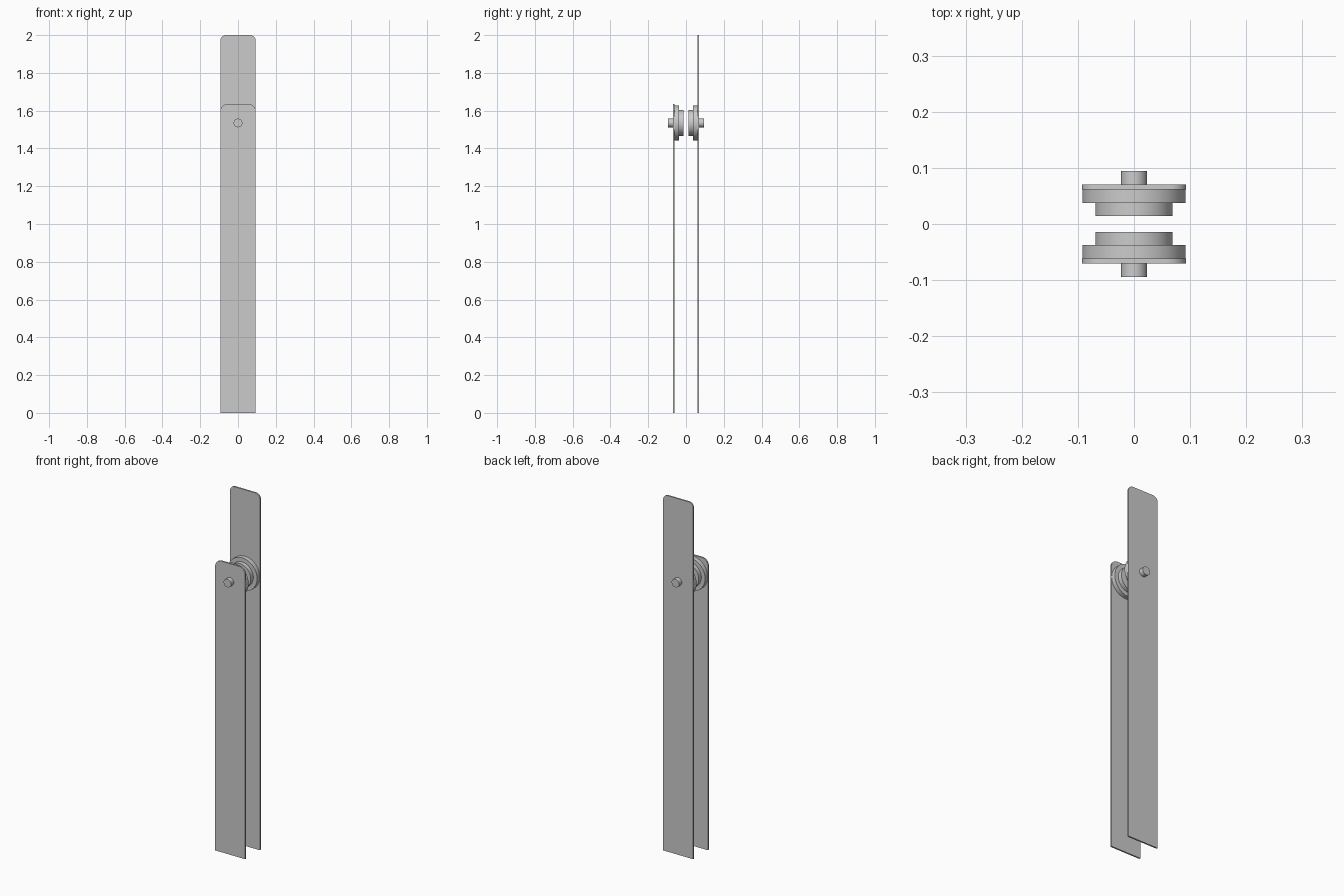
import bpy, bmesh, math
from mathutils import Matrix

if "Cube" in bpy.data.objects:
    bpy.data.objects.remove(bpy.data.objects["Cube"])

AXLE_Z = 1.535


def finish(name, bm):
    bmesh.ops.recalc_face_normals(bm, faces=bm.faces)
    mesh = bpy.data.meshes.new(name)
    bm.to_mesh(mesh)
    bm.free()
    ob = bpy.data.objects.new(name, mesh)
    bpy.context.collection.objects.link(ob)
    bpy.ops.object.select_all(action='DESELECT')
    ob.select_set(True)
    bpy.context.view_layer.objects.active = ob
    bpy.ops.object.shade_smooth_by_angle(angle=math.radians(30))
    return ob


def plate(name, height, radius, y0, y1, half=0.093, steps=8):
    # upright strip with rounded top corners
    pts = [(-half, 0), (half, 0)]
    for side, start in ((1, 0), (-1, 90)):
        for i in range(steps + 1):
            a = math.radians(start + 90 * i / steps)
            pts.append((side * (half - radius) + radius * math.cos(a),
                        height - radius + radius * math.sin(a)))
    bm = bmesh.new()
    face = bm.faces.new([bm.verts.new((x, y0, z)) for x, z in pts])
    ext = bmesh.ops.extrude_face_region(bm, geom=[face])
    verts = [v for v in ext['geom'] if isinstance(v, bmesh.types.BMVert)]
    bmesh.ops.translate(bm, verts=verts, vec=(0, y1 - y0, 0))
    return finish(name, bm)


def disc(name, radius, y0, y1, segments):
    # cylinder lying along y at axle height
    bm = bmesh.new()
    place = Matrix.Translation((0, (y0 + y1) / 2, AXLE_Z)) @ Matrix.Rotation(math.pi / 2, 4, 'X')
    bmesh.ops.create_cone(bm, cap_ends=True, segments=segments, radius1=radius,
                          radius2=radius, depth=abs(y1 - y0), matrix=place)
    return finish(name, bm)


# the two sides differ only in strip height and corner radius
for side, s, height, radius in (("front", -1, 1.635, 0.038), ("back", 1, 2.0, 0.028)):
    plate(side + "_strip", height, radius, s * 0.0615, s * 0.07)
    disc(side + "_flange", 0.092, s * 0.0375, s * 0.0618, 64)
    disc(side + "_hub", 0.069, s * 0.0145, s * 0.0378, 64)
    disc(side + "_pin", 0.023, s * 0.0695, s * 0.0945, 32)
